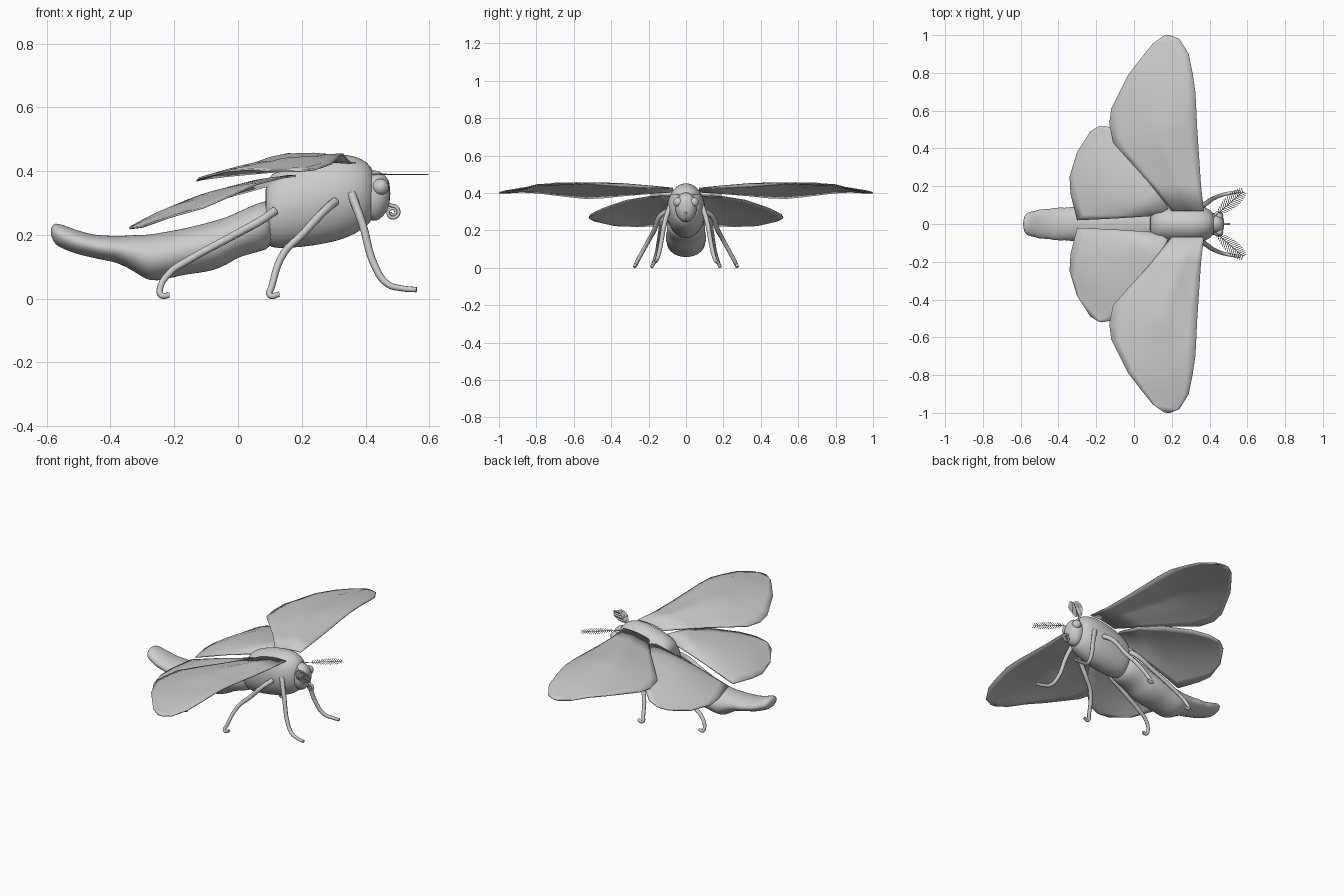
import bpy, bmesh
from math import sin, cos, pi, radians
from mathutils import Vector

cube = bpy.data.objects.get("Cube")
if cube:
    bpy.data.objects.remove(cube)

grey = bpy.data.materials.new("soft grey")
grey.use_nodes = True
grey.diffuse_color = (0.6, 0.6, 0.6, 1)
grey.node_tree.nodes["Principled BSDF"].inputs["Base Color"].default_value = (0.6, 0.6, 0.6, 1)


def finish(obj, angle=60):
    bpy.ops.object.select_all(action="DESELECT")
    obj.select_set(True)
    bpy.context.view_layer.objects.active = obj
    if obj.type == "CURVE":
        bpy.ops.object.convert(target="MESH")
        obj = bpy.context.object
    obj.data.materials.clear()
    obj.data.materials.append(grey)
    bpy.ops.object.shade_smooth_by_angle(angle=radians(angle))
    return obj


def mesh_object(name, bm):
    bmesh.ops.recalc_face_normals(bm, faces=bm.faces)
    mesh = bpy.data.meshes.new(name)
    bm.to_mesh(mesh)
    bm.free()
    obj = bpy.data.objects.new(name, mesh)
    bpy.context.collection.objects.link(obj)
    return obj


def loft(name, rings, sides=24):
    """Body shape from (x, bottom, top, half width) sections."""
    bm = bmesh.new()
    loops = []
    for x, low, top, w in rings:
        mid, h = (low + top) / 2, (top - low) / 2
        loops.append([bm.verts.new((x, w * cos(a), mid + h * sin(a)))
                      for a in (2 * pi * i / sides for i in range(sides))])
    for a, b in zip(loops, loops[1:]):
        for i in range(sides):
            j = (i + 1) % sides
            bm.faces.new((a[i], a[j], b[j], b[i]))
    bm.faces.new(loops[0])
    bm.faces.new(loops[-1])
    obj = mesh_object(name, bm)
    obj.modifiers.new("smooth", "SUBSURF").levels = 1
    obj.modifiers["smooth"].render_levels = 1
    return finish(obj, 80)


def tubes(name, paths, radius, smooth=True):
    """Round tubes along (x, y, z) paths."""
    curve = bpy.data.curves.new(name, "CURVE")
    curve.dimensions = "3D"
    curve.bevel_depth = radius
    curve.bevel_resolution = 2 if smooth else 0
    curve.resolution_u = 5
    curve.use_fill_caps = True
    for pts in paths:
        sp = curve.splines.new("BEZIER" if smooth else "POLY")
        points = sp.bezier_points if smooth else sp.points
        points.add(len(pts) - 1)
        for i, (p, c) in enumerate(zip(points, pts)):
            if smooth:
                p.co = c
                p.handle_left_type = p.handle_right_type = "AUTO"
                p.radius = 1.25 - 0.5 * i / (len(pts) - 1)
            else:
                p.co = (*c, 1)
    obj = bpy.data.objects.new(name, curve)
    bpy.context.collection.objects.link(obj)
    return finish(obj)


def wing(name, lead, trail, side, lift, cols=10, fold=0.0):
    """Thin sheet spanned between a leading and a trailing edge."""
    bm = bmesh.new()
    rows = []
    last = len(lead) - 1
    for r, (a, b) in enumerate(zip(lead, trail)):
        a, b = Vector(a), Vector(b)
        span = r / last
        row = []
        for c in range(cols + 1):
            t = c / cols
            p = a.lerp(b, t)
            p.z += lift * sin(pi * t) * sin(pi * min(1, span + 0.12))
            # pleat that runs out from the wing root
            p.z += fold * max(0, 1 - abs(t - 0.4) * 4) * sin(pi * min(1, span * 2))
            # shallow ripples toward the tip
            if fold and span > 0.4 and 1 < c < 6 and r < last:
                p.z += 0.005 * (-1) ** r
            p.y *= side
            row.append(bm.verts.new(p))
        rows.append(row)
    for a, b in zip(rows, rows[1:]):
        for c in range(cols):
            bm.faces.new((a[c], a[c + 1], b[c + 1], b[c]))
    obj = mesh_object(name, bm)
    mod = obj.modifiers.new("thickness", "SOLIDIFY")
    mod.thickness = 0.006
    mod.offset = 0
    return finish(obj, 35)


# Body
loft("thorax", [(.085, .2, .34, .05), (.09, .165, .375, .085), (.12, .155, .405, .098),
                (.2, .16, .435, .105), (.28, .172, .452, .105), (.34, .188, .455, .1),
                (.39, .215, .44, .085), (.42, .24, .415, .06), (.43, .28, .38, .03)])
loft("abdomen", [(.12, .16, .32, .085), (.06, .145, .3, .1), (.0, .13, .272, .105),
                 (-.03, .108, .258, .103), (-.08, .085, .242, .11), (-.15, .077, .225, .108),
                 (-.18, .072, .218, .103), (-.26, .052, .204, .103), (-.29, .06, .2, .098),
                 (-.33, .088, .2, .09), (-.37, .108, .196, .086), (-.39, .115, .197, .088),
                 (-.43, .122, .199, .086), (-.45, .127, .2, .078), (-.5, .138, .213, .08),
                 (-.52, .145, .22, .07), (-.565, .162, .238, .063), (-.58, .18, .234, .045),
                 (-.587, .2, .22, .015)])

# Head
loft("head", [(.39, .26, .4, .05), (.42, .24, .405, .06), (.445, .245, .4, .056),
              (.465, .27, .385, .045), (.478, .3, .36, .025)])
for side, word in ((1, "left"), (-1, "right")):
    bpy.ops.mesh.primitive_uv_sphere_add(segments=20, ring_count=12, radius=.026,
                                         location=(.447, .042 * side, .35))
    bpy.context.object.name = word + "_eye"
    finish(bpy.context.object)
coil = [(.445, 0, .275), (.465, 0, .293)]
for i in range(19):
    a = pi / 2 - i * pi / 5
    r = .021 - .0009 * i
    coil.append((.485 + r * cos(a), 0, .27 + r * sin(a)))
tubes("coiled_tongue", [coil], .005)

# Wings
fore_lead = [(.37, .07, .425), (.355, .2, .425), (.345, .35, .433), (.335, .5, .445),
             (.33, .6, .452), (.325, .7, .452), (.31, .8, .438), (.29, .9, .422),
             (.24, .98, .405), (.19, 1, .4)]
fore_trail = [(.2, .07, .405), (.08, .22, .395), (-.03, .34, .385), (-.11, .43, .375),
              (-.13, .53, .37), (-.12, .61, .378), (-.03, .79, .4), (.04, .88, .405),
              (.1, .955, .4), (.16, .998, .4)]
hind_lead = [(.18, .08, .385), (.14, .2, .38), (.06, .32, .36), (-.04, .45, .315),
             (-.11, .51, .285), (-.17, .52, .268), (-.19, .515, .263)]
hind_trail = [(.12, .045, .36), (-.1, .03, .3), (-.3, .02, .235), (-.335, .16, .225),
              (-.34, .25, .22), (-.3, .38, .225), (-.23, .49, .25)]

# Legs
front_leg = [(.355, .085, .33), (.37, .1, .29), (.39, .115, .235), (.43, .14, .1),
             (.47, .155, .045), (.515, .165, .032), (.56, .172, .028)]
middle_leg = [(.305, .1, .305), (.27, .14, .275), (.2, .17, .2), (.145, .2, .145),
              (.105, .26, .035), (.1, .272, .01), (.13, .272, .014)]
hind_leg = [(.115, .1, .275), (.08, .125, .25), (-.01, .135, .2), (-.17, .15, .112),
            (-.21, .155, .085), (-.245, .172, .03), (-.24, .18, .01), (-.215, .18, .011)]

for side, word in ((1, "left"), (-1, "right")):
    wing(word + "_fore_wing", fore_lead, fore_trail, side, .022, fold=.018)
    wing(word + "_hind_wing", hind_lead, hind_trail, side, .025)
    for part, path in (("front", front_leg), ("middle", middle_leg), ("hind", hind_leg)):
        tubes(word + "_" + part + "_leg", [[(x, y * side, z) for x, y, z in path]], .0115)

    # Feathered antenna: a stem with paired barbs swept toward its tip
    base, tip = Vector((.42, .035 * side, .39)), Vector((.578, .172 * side, .389))
    along = (tip - base).normalized()
    across = Vector((-along.y, along.x, 0))
    paths = [[base, tip]]
    for i in range(15):
        t = .2 + .78 * i / 14
        root = base.lerp(tip, t)
        length = .012 + .026 * sin(pi * (t - .1))
        for d in (1, -1):
            paths.append([root, root + across * d * length + along * length * .45])
    tubes(word + "_antenna", paths, .0018, smooth=False)
